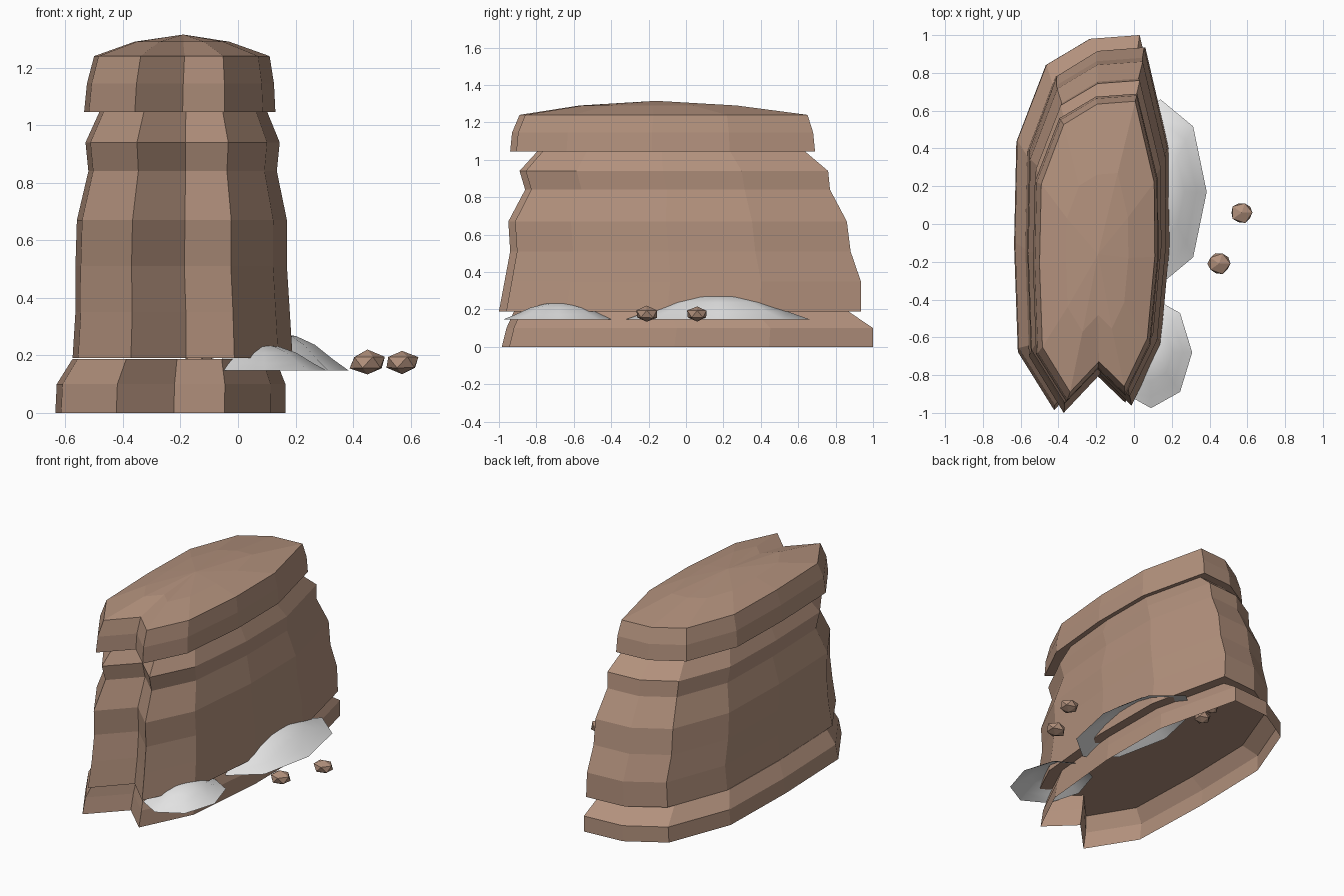
import bpy, bmesh, math, random
from mathutils import Vector

if "Cube" in bpy.data.objects:
    bpy.data.objects.remove(bpy.data.objects["Cube"], do_unlink=True)


def material(name, colour):
    mat = bpy.data.materials.new(name)
    mat.use_nodes = True
    mat.diffuse_color = (*colour, 1)
    bsdf = mat.node_tree.nodes["Principled BSDF"]
    bsdf.inputs["Base Color"].default_value = (*colour, 1)
    bsdf.inputs["Roughness"].default_value = 0.9
    return mat


ROCK = material("brown rock", (0.45, 0.285, 0.205))
SNOW = material("white snow", (0.8, 0.8, 0.8))

# Shared cliff outline, in -1..1, notched at the front
OUTLINE = [(0.66, 1.0), (0, 0.98), (-0.58, 0.84), (-0.97, 0.43), (-1, -0.12),
           (-0.95, -0.69), (-0.47, -1), (0.03, -0.79), (0.47, -0.96),
           (0.87, -0.63), (1, -0.07), (0.99, 0.44)]


def finish(name, bm, mat):
    bmesh.ops.recalc_face_normals(bm, faces=bm.faces)
    mesh = bpy.data.meshes.new(name)
    bm.to_mesh(mesh)
    bm.free()
    mesh.materials.append(mat)
    obj = bpy.data.objects.new(name, mesh)
    bpy.context.collection.objects.link(obj)
    return obj


def bridge(bm, a, b):
    n = len(a)
    for i in range(n):
        bm.faces.new((a[i], a[(i + 1) % n], b[(i + 1) % n], b[i]))


def fan(bm, ring, point):
    tip = bm.verts.new(point)
    for i in range(len(ring)):
        bm.faces.new((ring[i], ring[(i + 1) % len(ring)], tip))


def stratum(name, rings, bottom=True, peak=None):
    """Stack the outline; each ring is (z, x min, x max, y min, y max)."""
    bm = bmesh.new()
    loops = []
    for z, x0, x1, y0, y1 in rings:
        loops.append([bm.verts.new(((x0 + x1) / 2 + u * (x1 - x0) / 2,
                                    (y0 + y1) / 2 + v * (y1 - y0) / 2, z))
                      for u, v in OUTLINE])
    for a, b in zip(loops, loops[1:]):
        bridge(bm, a, b)
    if bottom:
        bm.faces.new(loops[0])
    if peak:
        fan(bm, loops[-1], peak)
    else:
        bm.faces.new(loops[-1])
    return finish(name, bm, ROCK)


# Three rock layers; the base is hollow underneath
stratum("base_layer", [(0, -0.635, 0.165, -0.985, 1.0),
                       (0.1, -0.63, 0.165, -0.96, 1.0),
                       (0.188, -0.575, 0.13, -0.92, 0.87)], bottom=False)
stratum("cliff_body", [(0.19, -0.575, 0.19, -1.0, 0.935),
                       (0.35, -0.565, 0.18, -0.97, 0.935),
                       (0.51, -0.565, 0.17, -0.94, 0.88),
                       (0.67, -0.56, 0.17, -0.95, 0.86),
                       (0.84, -0.52, 0.135, -0.86, 0.77),
                       (0.94, -0.53, 0.145, -0.89, 0.76),
                       (1.05, -0.48, 0.1, -0.79, 0.63)])
stratum("cap_slab", [(1.045, -0.535, 0.13, -0.94, 0.69),
                     (1.145, -0.525, 0.125, -0.93, 0.68),
                     (1.24, -0.5, 0.11, -0.89, 0.65),
                     (1.29, -0.36, -0.03, -0.57, 0.27)],
        peak=(-0.19, -0.16, 1.315))


# Smooth, open-bottomed snow drifts along the foot
def drift(name, x, y, rx, ry, height):
    bm = bmesh.new()
    loops = []
    for r, h in ((1, 0), (0.78, 0.3), (0.52, 0.7), (0.25, 0.94)):
        loops.append([bm.verts.new((x + rx * r * math.cos(i * math.tau / 8),
                                    y + ry * r * math.sin(i * math.tau / 8),
                                    0.147 + h * height)) for i in range(8)])
    for a, b in zip(loops, loops[1:]):
        bridge(bm, a, b)
    fan(bm, loops[-1], (x, y, 0.147 + height))
    obj = finish(name, bm, SNOW)
    for face in obj.data.polygons:
        face.use_smooth = True


drift("large_snow_drift", 0.14, 0.17, 0.245, 0.49, 0.128)
drift("small_snow_drift", 0.09, -0.68, 0.218, 0.295, 0.088)

# Loose stones
random.seed(4)
for i, (x, y, r) in enumerate([(0.57, 0.06, 0.064), (0.45, -0.21, 0.066),
                               (-0.14, 0.48, 0.055), (-0.12, 0.6, 0.04)]):
    bm = bmesh.new()
    bmesh.ops.create_icosphere(bm, subdivisions=1, radius=r)
    for v in bm.verts:
        v.co *= random.uniform(0.92, 1.06)
        v.co = Vector((x + v.co.x, y + v.co.y * 0.95, 0.175 + v.co.z * 0.66))
    finish(f"loose_stone_{i + 1}", bm, ROCK)
